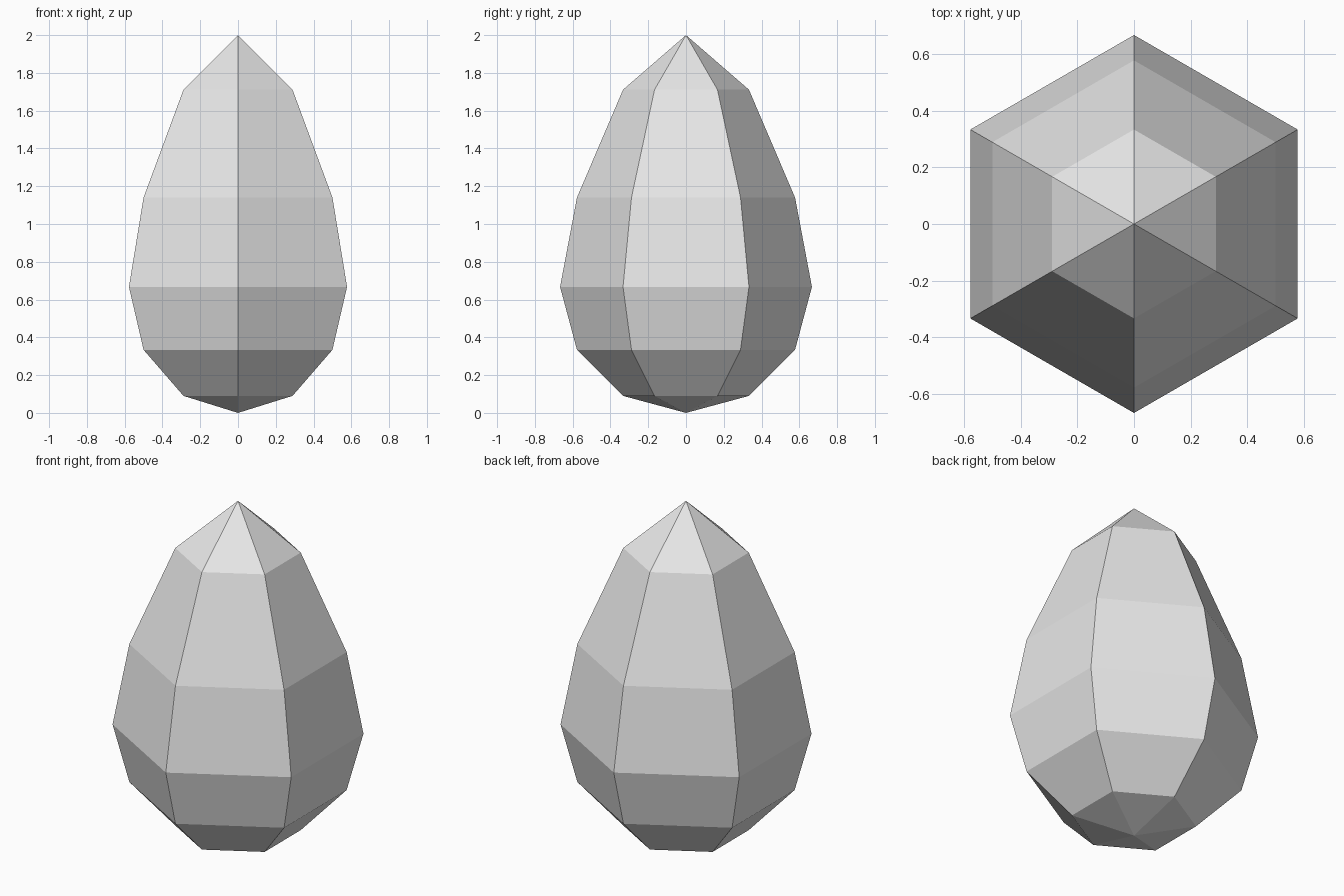
import bpy, bmesh, math

cube = bpy.data.objects.get("Cube")
if cube:
    bpy.data.objects.remove(cube, do_unlink=True)

# Shell colour
grey = bpy.data.materials.new("plain_grey")
grey.use_nodes = True
colour = (0.8, 0.8, 0.8, 1.0)
grey.diffuse_color = colour
grey.node_tree.nodes["Principled BSDF"].inputs["Base Color"].default_value = colour

SIDES = 6
RADIUS = 2 / 3
# Ring heights, bottom to top, at equal steps of latitude
HEIGHTS = [0.09, 0.334, 0.667, 1.14, 1.711]

bm = bmesh.new()

# Hexagonal rings with a corner facing the front
rings = []
for i, z in enumerate(HEIGHTS, start=1):
    r = RADIUS * math.sin(math.pi * i / SIDES)
    angles = [math.pi / 2 + math.tau * k / SIDES for k in range(SIDES)]
    rings.append([bm.verts.new((r * math.cos(a), r * math.sin(a), z)) for a in angles])

# Side panels and pointed ends
bottom = bm.verts.new((0, 0, 0))
top = bm.verts.new((0, 0, 2))
for k in range(SIDES):
    n = (k + 1) % SIDES
    for low, high in zip(rings, rings[1:]):
        bm.faces.new((low[k], low[n], high[n], high[k]))
    bm.faces.new((rings[0][n], rings[0][k], bottom))
    bm.faces.new((rings[-1][k], rings[-1][n], top))
bmesh.ops.recalc_face_normals(bm, faces=bm.faces)

mesh = bpy.data.meshes.new("faceted_egg")
bm.to_mesh(mesh)
bm.free()
mesh.materials.append(grey)
egg = bpy.data.objects.new("faceted_egg", mesh)
bpy.context.collection.objects.link(egg)
